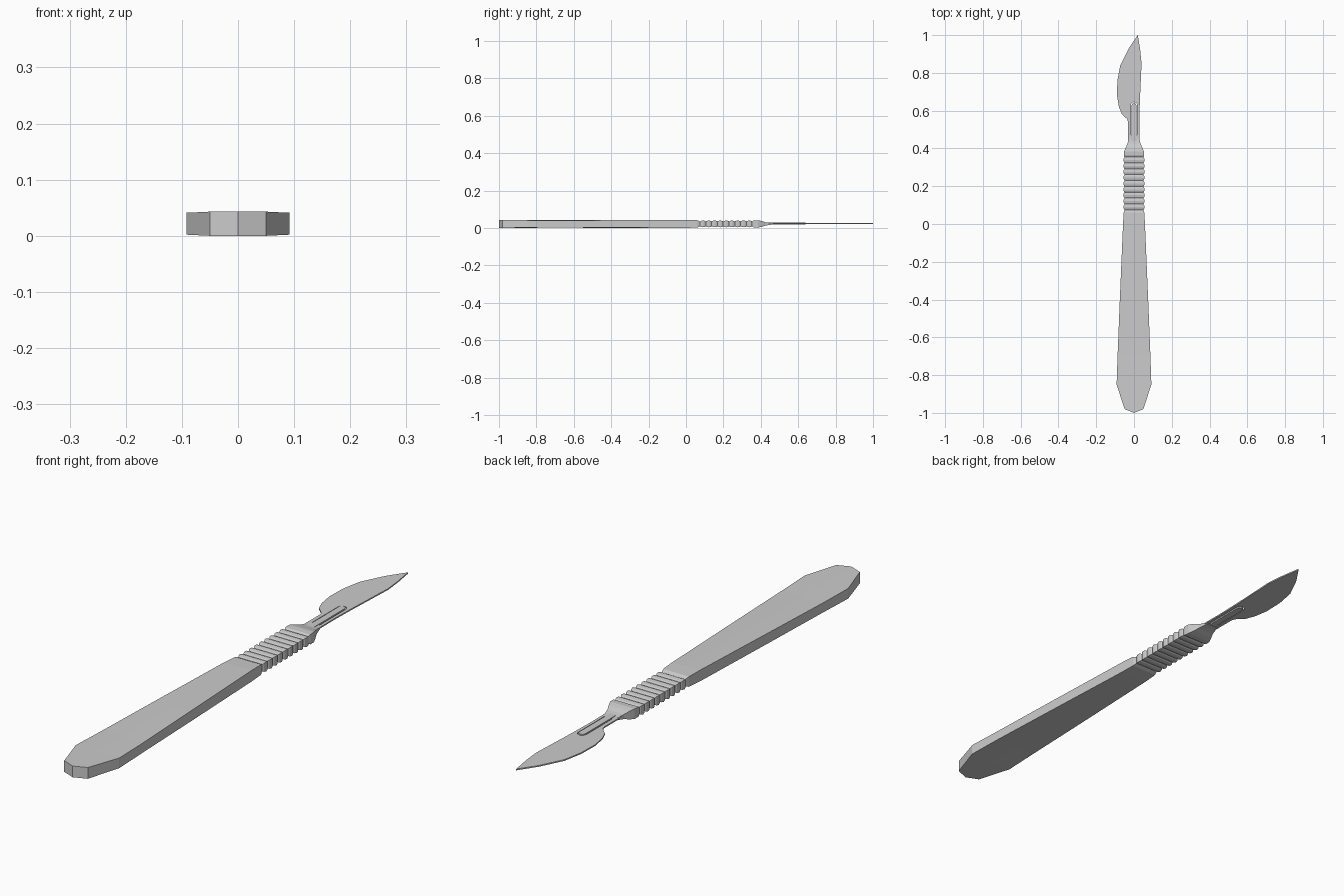
import bpy, bmesh, math

if "Cube" in bpy.data.objects:
    bpy.data.objects.remove(bpy.data.objects["Cube"])

ZC = 0.0215       # handle mid height
ZB = 0.0235       # blade mid height


def finish(name, bm):
    bmesh.ops.recalc_face_normals(bm, faces=bm.faces)
    me = bpy.data.meshes.new(name)
    bm.to_mesh(me)
    bm.free()
    ob = bpy.data.objects.new(name, me)
    bpy.context.collection.objects.link(ob)
    return ob


def loft(name, sections):
    """Sections: (y, half width, half thickness, y shift of the centre line)."""
    bm = bmesh.new()
    rings = []
    for y, w, h, dy in sections:
        e = h * 0.93 if w > 0.07 else h
        pts = [(-w, 0, -e), (0, dy, -h), (w, 0, -e), (w, 0, e), (0, dy, h), (-w, 0, e)]
        rings.append([bm.verts.new((px, y + py, ZC + pz)) for px, py, pz in pts])
    for a, b in zip(rings, rings[1:]):
        for i in range(6):
            j = (i + 1) % 6
            bm.faces.new((a[i], a[j], b[j], b[i]))
    for r in (rings[0], rings[-1]):
        bm.faces.new((r[0], r[1], r[4], r[5]))
        bm.faces.new((r[1], r[2], r[3], r[4]))
    return finish(name, bm)


def plate(name, outline, half):
    """Flat outline in x, y extruded about the blade mid height."""
    bm = bmesh.new()
    f = bm.faces.new([bm.verts.new((x, y, ZB - half)) for x, y in outline])
    up = bmesh.ops.extrude_face_region(bm, geom=[f])["geom"]
    bmesh.ops.translate(bm, vec=(0, 0, 2 * half),
                        verts=[v for v in up if isinstance(v, bmesh.types.BMVert)])
    return finish(name, bm)


def slot_outline(w, y0, y1):
    tip = [(w * math.cos(math.pi * i / 6), y1 - w + w * math.sin(math.pi * i / 6))
           for i in range(7)]
    return [(w, y0)] + tip + [(-w, y0)]


# Handle: wide flat tail, ribbed grip, then a tapered shoulder
sections = [(-0.98, 0.05, 0.0215, -0.02), (-0.85, 0.092, 0.021, 0),
            (-0.70, 0.087, 0.0198, 0), (-0.40, 0.075, 0.0213, 0),
            (0.0, 0.058, 0.0213, 0), (0.06, 0.055, 0.0195, 0)]
ribs, start, pitch = 9, 0.075, 0.031
for i in range(ribs):
    y = start + i * pitch
    sections += [(y, 0.05, 0.0135, 0), (y + 0.006, 0.054, 0.0165, 0),
                 (y + 0.0155, 0.056, 0.018, 0), (y + 0.025, 0.054, 0.0165, 0)]
sections += [(0.354, 0.05, 0.0135, 0), (0.362, 0.053, 0.0185, 0),
             (0.385, 0.052, 0.0195, 0), (0.405, 0.044, 0.0155, 0),
             (0.425, 0.035, 0.009, 0), (0.445, 0.030, 0.0055, 0),
             (0.465, 0.024, 0.0035, 0)]
loft("handle", sections)

# Blade: straight spine, curved belly, with a slot through it
blade = plate("blade", [
    (0.029, 0.43), (0.028, 0.54), (0.031, 0.65), (0.036, 0.76), (0.040, 0.85),
    (0.033, 0.92), (0.020, 1.0), (-0.028, 0.93), (-0.073, 0.84), (-0.088, 0.76),
    (-0.090, 0.68), (-0.080, 0.62), (-0.065, 0.583), (-0.036, 0.555),
    (-0.032, 0.54), (-0.032, 0.43)], 0.0025)
cutter = plate("slot_cutter", slot_outline(0.017, 0.47, 0.645), 0.02)
cutter.hide_render = True
cutter.hide_set(True)
mod = blade.modifiers.new("slot", "BOOLEAN")
mod.operation = "DIFFERENCE"
mod.solver = "EXACT"
mod.object = cutter

# Tang: raised tongue of the handle sitting in the blade slot
plate("tang", slot_outline(0.013, 0.42, 0.64), 0.0045)
